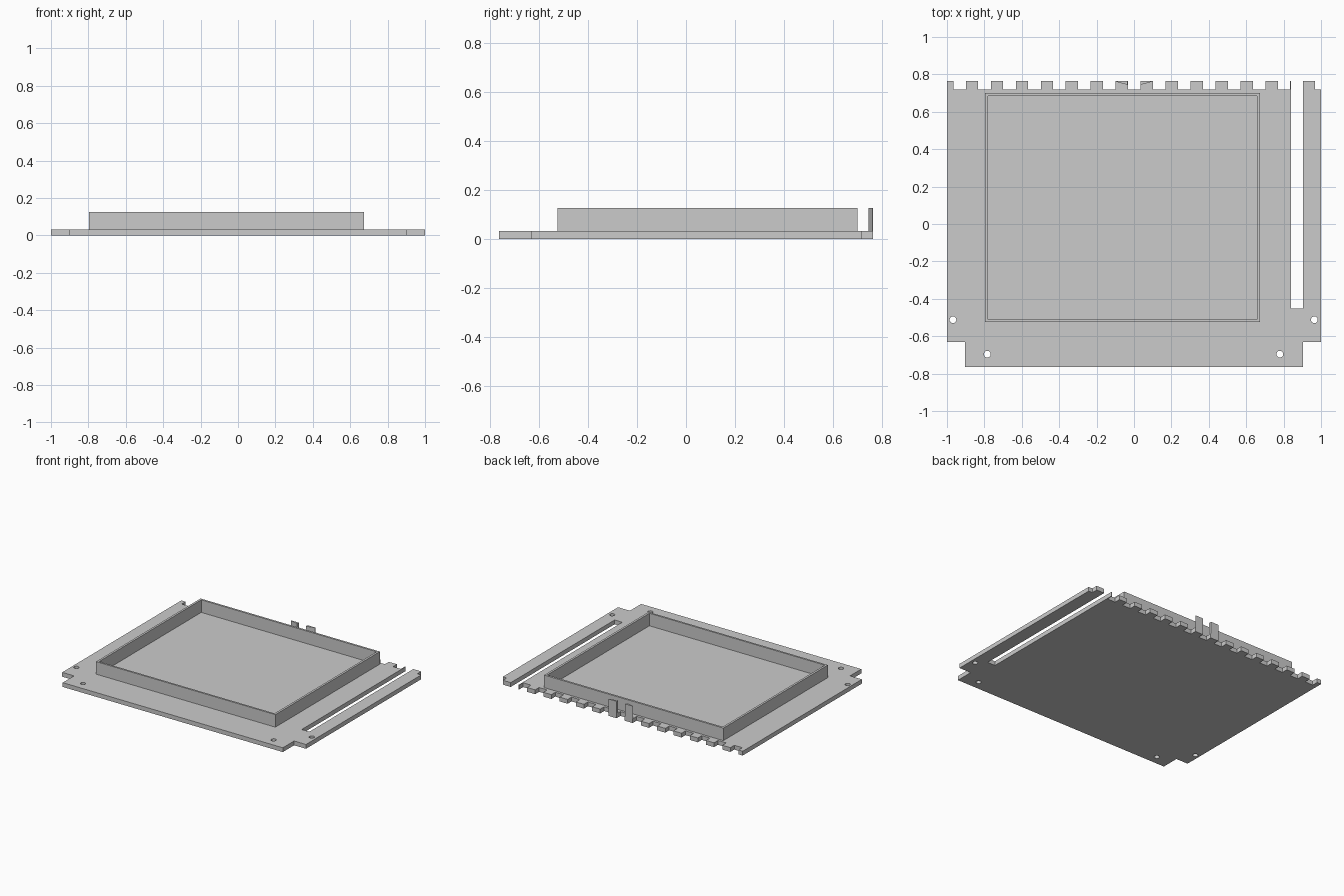
import bpy
from math import cos, sin, tau

cube = bpy.data.objects.get("Cube")
if cube:
    bpy.data.objects.remove(cube, do_unlink=True)

grey = bpy.data.materials.new("light grey")
grey.use_nodes = True
colour = (0.6, 0.6, 0.6, 1)
grey.diffuse_color = colour
grey.node_tree.nodes["Principled BSDF"].inputs["Base Color"].default_value = colour

PLATE_TOP, WALL_TOP = 0.032, 0.125
BACK, VALLEY, FRONT = 0.764, 0.718, -0.764


def slab(name, loops, z0, z1):
    """Extrude flat outlines between two heights; inner loops become holes."""
    curve = bpy.data.curves.new(name, "CURVE")
    curve.dimensions = "2D"
    curve.fill_mode = "BOTH"
    curve.extrude = (z1 - z0) / 2
    for points in loops:
        spline = curve.splines.new("POLY")
        spline.points.add(len(points) - 1)
        for p, (x, y) in zip(spline.points, points):
            p.co = (x, y, 0, 1)
        spline.use_cyclic_u = True
        spline.use_smooth = False
    obj = bpy.data.objects.new(name, curve)
    bpy.context.collection.objects.link(obj)
    obj.location.z = (z0 + z1) / 2
    bpy.ops.object.select_all(action="DESELECT")
    obj.select_set(True)
    bpy.context.view_layer.objects.active = obj
    bpy.ops.object.convert(target="MESH")
    obj = bpy.context.view_layer.objects.active
    obj.data.materials.clear()
    obj.data.materials.append(grey)
    return obj


def rect(x0, x1, y0, y1):
    return [(x0, y0), (x1, y0), (x1, y1), (x0, y1)]


def circle(x, y, r=0.018, n=24):
    return [(x + r * cos(tau * i / n), y + r * sin(tau * i / n)) for i in range(n)]


# Base plate: notched front corners, toothed back edge, long open slot
outline = [(-0.903, FRONT), (0.903, FRONT), (0.903, -0.632), (1, -0.632),
           (1, VALLEY), (0.968, VALLEY), (0.968, BACK), (0.903, BACK),
           (0.903, -0.453), (0.84, -0.453), (0.84, BACK), (0.834, BACK),
           (0.834, VALLEY)]
for k in reversed(range(13)):
    left = -0.899 + 0.1335 * k
    right = left + 0.066
    outline += [(right, VALLEY), (right, BACK), (left, BACK), (left, VALLEY)]
outline += [(-0.965, VALLEY), (-0.965, BACK), (-1, BACK), (-1, -0.632), (-0.903, -0.632)]
holes = [circle(-0.968, -0.512), circle(0.964, -0.512),
         circle(-0.784, -0.696), circle(0.78, -0.696)]
slab("base_plate", [outline] + holes, 0, PLATE_TOP)

# Raised rectangular wall
slab("raised_frame", [rect(-0.797, 0.674, -0.525, 0.7),
                      rect(-0.781, 0.658, -0.511, 0.685)], PLATE_TOP, WALL_TOP)

# Pair of thin wedge tabs on the two middle teeth
for side, name in ((-1, "right_tab"), (1, "left_tab")):
    wedge = [(side * 0.035, BACK - 0.02), (side * 0.1, BACK - 0.002),
             (side * 0.1, BACK), (side * 0.035, BACK)]
    slab(name, [wedge], PLATE_TOP, WALL_TOP)
